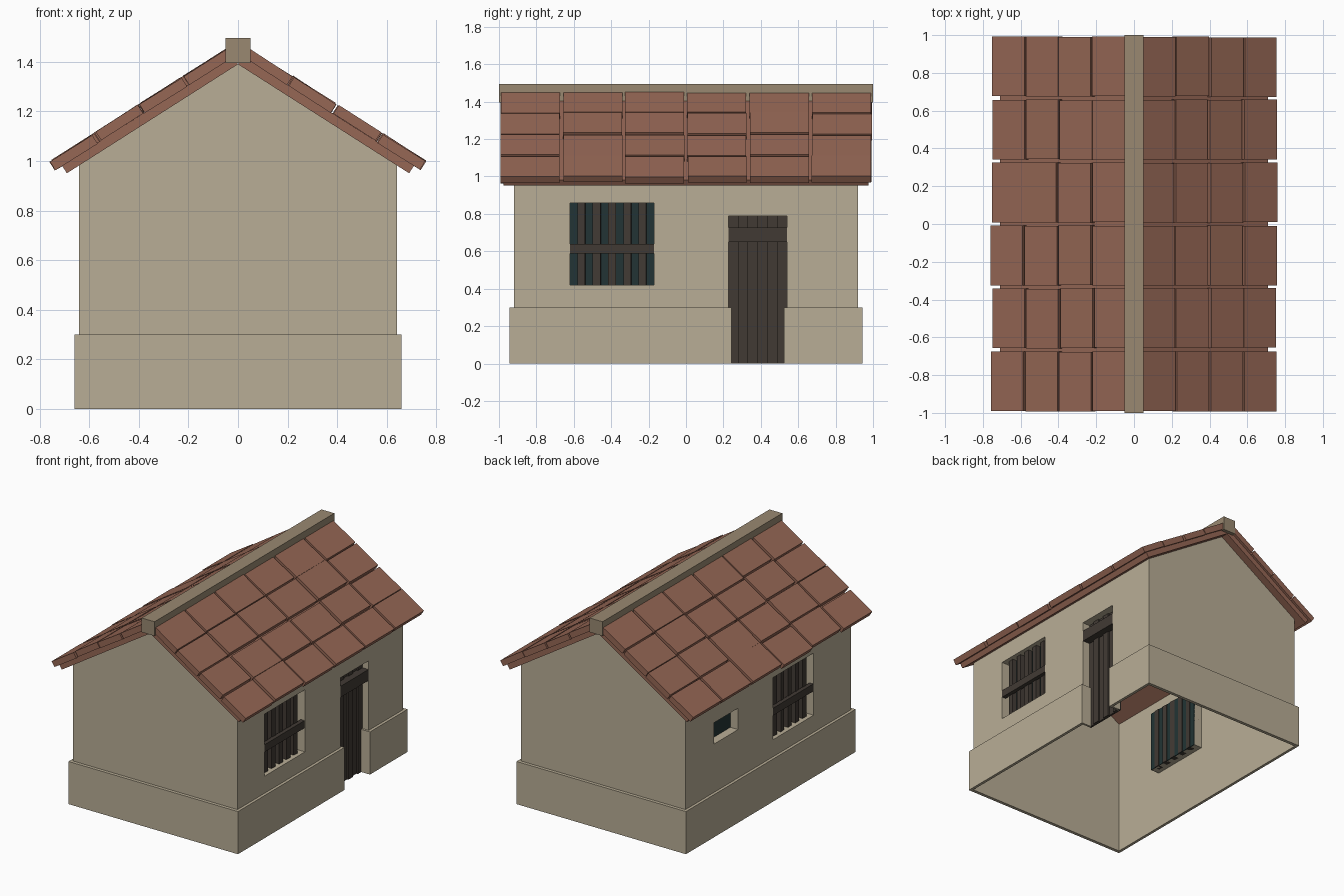
import bpy, bmesh, math, random
from mathutils import Vector, Matrix

random.seed(4)
cube = bpy.data.objects.get("Cube")
if cube:
    bpy.data.objects.remove(cube, do_unlink=True)


def material(name, rgb):
    m = bpy.data.materials.new(name)
    m.use_nodes = True
    m.diffuse_color = (*rgb, 1)
    bsdf = next(n for n in m.node_tree.nodes if n.type == 'BSDF_PRINCIPLED')
    bsdf.inputs["Base Color"].default_value = (*rgb, 1)
    return m


PLASTER = material("plaster", (0.485, 0.423, 0.305))
CLAY = material("clay", (0.305, 0.136, 0.091))
STONE = material("ridge_stone", (0.32, 0.25, 0.165))
WOOD = material("dark_wood", (0.053, 0.042, 0.034))
GLASS = material("dark_glass", (0.016, 0.034, 0.035))


def finish(name, bm, mat):
    mesh = bpy.data.meshes.new(name)
    bm.to_mesh(mesh)
    bm.free()
    mesh.materials.append(mat)
    obj = bpy.data.objects.new(name, mesh)
    bpy.context.scene.collection.objects.link(obj)
    return obj


def box(bm, lo, hi, frame=Matrix.Identity(4), twist=Matrix.Identity(4)):
    """Box between two corners, twisted about its middle, then placed in a frame."""
    lo, hi = Vector(lo), Vector(hi)
    size = Matrix.Diagonal((*[abs(c) for c in hi - lo], 1))
    place = frame @ Matrix.Translation((lo + hi) / 2) @ twist @ size
    bmesh.ops.create_cube(bm, size=1, matrix=place)


def face(bm, points, facing):
    """Flat face whose normal looks along the facing direction."""
    f = bm.faces.new([bm.verts.new(p) for p in points])
    f.normal_update()
    if f.normal.dot(Vector(facing)) < 0:
        f.normal_flip()


# Main dimensions
WX, WY = 0.64, 0.92          # wall half sizes
PX, PY, PZ = 0.66, 0.943, 0.3  # plinth half sizes and height
APEX, SLOPE = 1.39, 0.637
EAVE = APEX - SLOPE * WX
BACK = 0.578                 # depth of door and window pockets

# Openings as (y0, y1, z0, z1)
window_a = (-0.62, -0.17, 0.42, 0.857)
door = (0.227, 0.54, 0.0, 0.79)
window_b = (-0.505, -0.055, 0.42, 0.857)
vent = (0.335, 0.60, 0.64, 0.79)

# Walls: thin shell with pockets pushed in at the openings
bm = bmesh.new()
for s, holes in ((1, (window_a, door)), (-1, (window_b, vent))):
    ys = sorted({-WY, WY, *[h[i] for h in holes for i in (0, 1)]})
    zs = sorted({0, EAVE, *[h[i] for h in holes for i in (2, 3)]})
    for y0, y1 in zip(ys, ys[1:]):
        for z0, z1 in zip(zs, zs[1:]):
            cy, cz = (y0 + y1) / 2, (z0 + z1) / 2
            if any(h[0] < cy < h[1] and h[2] < cz < h[3] for h in holes):
                continue
            face(bm, [(s * WX, y, z) for y, z in ((y0, z0), (y1, z0), (y1, z1), (y0, z1))], (s, 0, 0))
    for y0, y1, z0, z1 in holes:
        a, b = s * WX, s * BACK
        for y, d in ((y0, 1), (y1, -1)):
            face(bm, [(a, y, z0), (b, y, z0), (b, y, z1), (a, y, z1)], (0, d, 0))
        for z, d in ((z0, 1), (z1, -1)):
            if z > 0:
                face(bm, [(a, y0, z), (b, y0, z), (b, y1, z), (a, y1, z)], (0, 0, d))
for s in (1, -1):
    outline = ((-WX, 0), (WX, 0), (WX, EAVE), (0, APEX), (-WX, EAVE))
    face(bm, [(x, s * WY, z) for x, z in outline], (0, s, 0))
bmesh.ops.remove_doubles(bm, verts=bm.verts, dist=0.0001)
finish("walls", bm, PLASTER)

# Plinth, broken at the doorway by two jambs
bm = bmesh.new()
JAMB0, JAMB1 = 0.242, 0.525
for s in (1, -1):
    box(bm, (-PX, s * WY, 0), (PX, s * PY, PZ))
box(bm, (-PX, -WY, 0), (-WX, WY, PZ))
box(bm, (WX, -WY, 0), (PX, door[0], PZ))
box(bm, (WX, door[1], 0), (PX, WY, PZ))
box(bm, (BACK, door[0], 0), (PX, JAMB0, PZ))
box(bm, (BACK, JAMB1, 0), (PX, door[1], PZ))
finish("plinth", bm, PLASTER)

# Windows: glass, upright bars and a cross rail
for name, s, h in (("right_side", 1, window_a), ("left_side", -1, window_b), ("vent", -1, vent)):
    y0, y1, z0, z1 = h
    bm = bmesh.new()
    box(bm, (s * (BACK - 0.004), y0, z0), (s * (BACK + 0.002), y1, z1))
    finish(name + "_glass", bm, GLASS)
    if h is vent:
        continue
    bm = bmesh.new()
    step = (y1 - y0) / 11
    for i in range(5):
        y = y0 + step * (2 * i + 1)
        twist = Matrix.Rotation(random.uniform(-0.1, 0.1), 4, 'Z')
        box(bm, (s * 0.57, y, z0), (s * 0.612, y + step, z1), twist=twist)
    box(bm, (s * 0.608, y0, 0.588), (s * 0.638, y1, 0.64))
    finish(name + "_window_bars", bm, WOOD)

# Door: upright planks with a cross board
bm = bmesh.new()
y0, y1, z0, z1 = door
step = (y1 - y0) / 6
for i in range(6):
    box(bm, (BACK - 0.01, y0 + i * step, z0), (BACK + 0.004 + 0.01 * (i % 2), y0 + (i + 1) * step, z1))
box(bm, (BACK, y0, 0.65), (0.638, y1, 0.728))
finish("door", bm, WOOD)

# Roof: an underlay slab and rows of slightly uneven tiles on each slope
angle = math.atan(SLOPE)
ROWS, COLS, EDGE, PITCH, WIDTH = 4, 6, 0.846, 0.2135, 0.333
underlay, tiles = bmesh.new(), bmesh.new()
for s in (1, -1):
    turn = Matrix.Rotation(0 if s > 0 else math.pi, 4, 'Z')
    frame = Matrix.Translation((0, 0, APEX)) @ turn @ Matrix.Rotation(angle, 4, 'Y')
    box(underlay, (0, -0.975, 0), (0.818, 0.975, 0.038), frame)
    for r in range(ROWS):
        for c in range(COLS):
            t = EDGE - r * PITCH + random.uniform(-0.007, 0.007)
            y = (c - (COLS - 1) / 2) * WIDTH + random.uniform(-0.003, 0.003)
            lift = random.uniform(-0.002, 0.003)
            twist = Matrix.Rotation(random.uniform(-0.012, 0.012), 4, 'Y')
            box(tiles, (t - PITCH + 0.012, y - 0.158, 0.036 + lift), (t, y + 0.158, 0.077 + lift), frame, twist)
finish("roof_underlay", underlay, CLAY)
finish("roof_tiles", tiles, CLAY)

# Ridge beam
bm = bmesh.new()
box(bm, (-0.05, -1, 1.395), (0.05, 1, 1.495))
finish("ridge_beam", bm, STONE)
